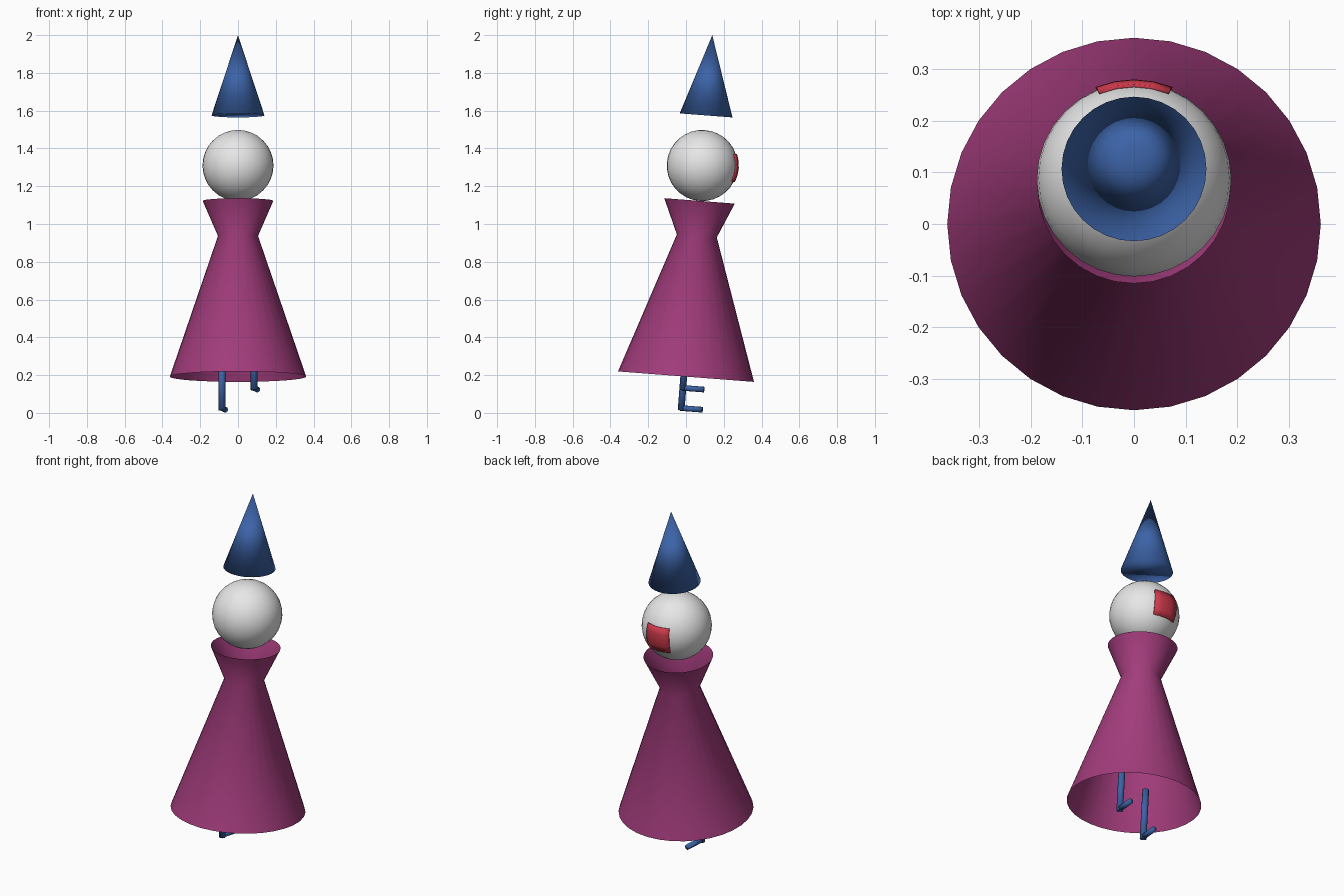
import bpy, bmesh, math
from mathutils import Matrix, Vector

if "Cube" in bpy.data.objects:
    bpy.data.objects.remove(bpy.data.objects["Cube"], do_unlink=True)


def material(name, rgb):
    m = bpy.data.materials.new(name)
    m.use_nodes = True
    m.diffuse_color = (*rgb, 1)
    m.node_tree.nodes["Principled BSDF"].inputs["Base Color"].default_value = (*rgb, 1)
    return m


PLUM = material("plum", (0.36, 0.045, 0.20))
BLUE = material("blue", (0.045, 0.125, 0.39))
WHITE = material("white", (0.8, 0.8, 0.8))
RED = material("red", (0.61, 0.042, 0.07))

# The whole figure leans back a little around the middle of the hem
LEAN = Matrix.Translation((0, 0, 0.192)) @ Matrix.Rotation(math.radians(-4.4), 4, "X")


def finish(name, bm, mat):
    bmesh.ops.recalc_face_normals(bm, faces=bm.faces)
    for f in bm.faces:
        f.smooth = True
    bm.transform(LEAN)
    mesh = bpy.data.meshes.new(name)
    bm.to_mesh(mesh)
    bm.free()
    mesh.materials.append(mat)
    obj = bpy.data.objects.new(name, mesh)
    bpy.context.collection.objects.link(obj)
    return obj


def rod(name, start, end, radius, mat):
    a, b = Vector(start), Vector(end)
    turn = (b - a).to_track_quat("Z", "Y").to_matrix().to_4x4()
    bm = bmesh.new()
    bmesh.ops.create_cone(bm, cap_ends=True, segments=16, radius1=radius, radius2=radius,
                          depth=(b - a).length, matrix=Matrix.Translation((a + b) / 2) @ turn)
    return finish(name, bm, mat)


# Dress: open shell with flared collar
bm = bmesh.new()
rings = []
for r, z in [(0.361, 0), (0.106, 0.747), (0.187, 0.933)]:
    rings.append(bmesh.ops.create_circle(bm, segments=32, radius=r,
                                         matrix=Matrix.Translation((0, 0, z)))["verts"])
for low, high in zip(rings, rings[1:]):
    for i in range(32):
        j = (i + 1) % 32
        bm.faces.new((low[i], low[j], high[j], high[i]))
finish("dress", bm, PLUM)

# Head
HEAD = Matrix.Translation((0, 0, 1.121))
bm = bmesh.new()
bmesh.ops.create_uvsphere(bm, u_segments=32, v_segments=16, radius=0.188, matrix=HEAD)
finish("head", bm, WHITE)

# Red patch: a thin raised piece of the head's surface on the back
bm = bmesh.new()
bmesh.ops.create_uvsphere(bm, u_segments=32, v_segments=16, radius=0.194)
outside = []
for f in bm.faces:
    c = f.calc_center_median()
    if c.y < 0 or abs(c.z) > 0.073 or abs(c.x) > 0.4 * c.y:
        outside.append(f)
bmesh.ops.delete(bm, geom=outside, context="FACES")
bm.transform(HEAD)
patch = finish("face_patch", bm, RED)
shell = patch.modifiers.new("thickness", "SOLIDIFY")
shell.thickness = 0.008

# Pointed hat floating over the head
bm = bmesh.new()
bmesh.ops.create_cone(bm, cap_ends=True, segments=32, radius1=0.14, radius2=0, depth=0.426,
                      matrix=Matrix.Translation((0, 0, 1.6)))
bmesh.ops.remove_doubles(bm, verts=bm.verts, dist=0.0001)
finish("hat", bm, BLUE)

# Legs at two heights, each with a foot pointing back
for side, x, z in [("right", -0.085, -0.168), ("left", 0.085, -0.061)]:
    rod(side + "_leg", (x, -0.012, z - 0.012), (x, -0.012, z + 0.28), 0.018, BLUE)
    rod(side + "_foot", (x - 0.002, -0.018, z), (x + 0.018, 0.1, z), 0.015, BLUE)
